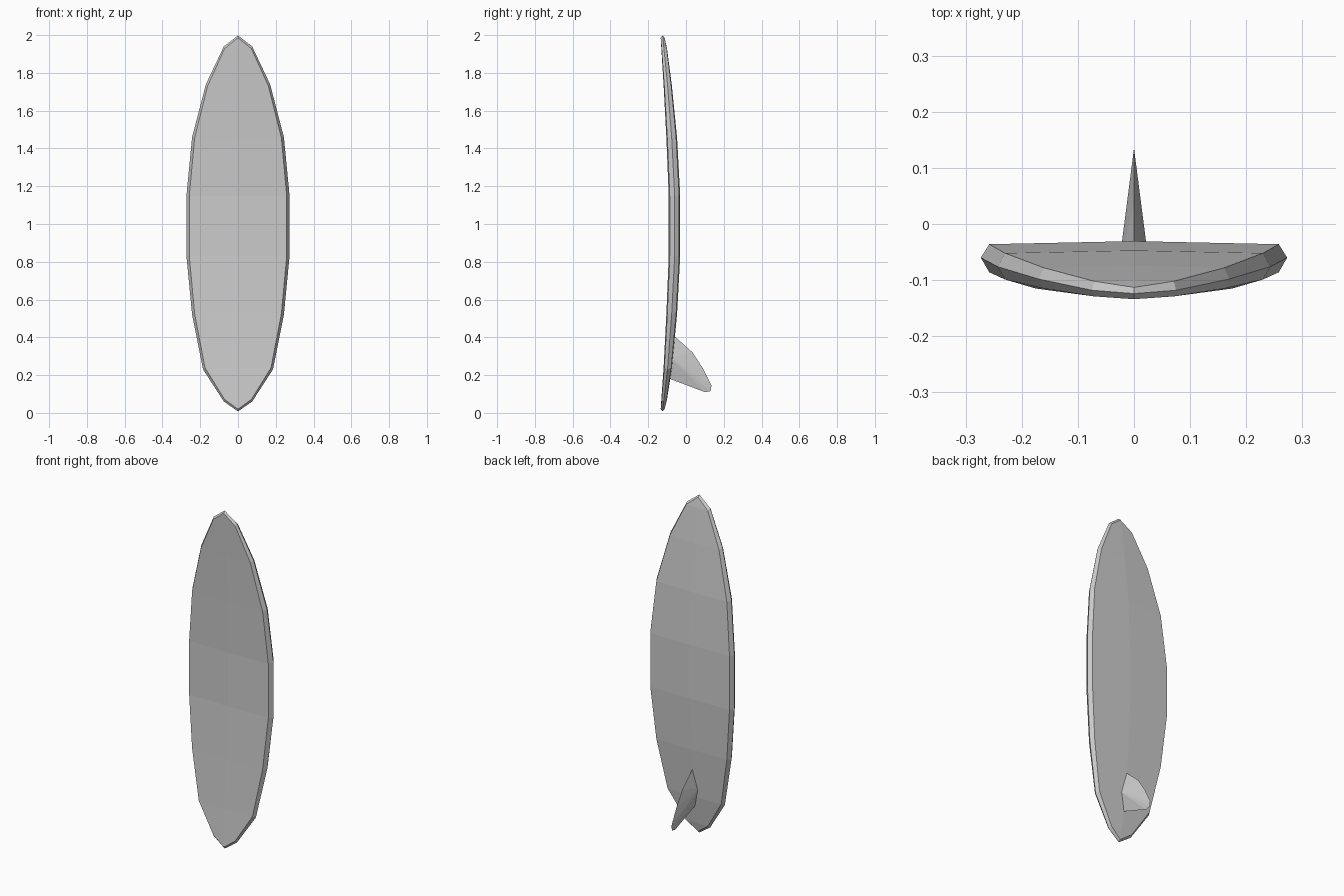
import bpy
import bmesh

cube = bpy.data.objects.get("Cube")
if cube:
    bpy.data.objects.remove(cube, do_unlink=True)

grey = bpy.data.materials.new("light grey")
grey.use_nodes = True
colour = (0.6, 0.6, 0.6, 1)
grey.diffuse_color = colour
grey.node_tree.nodes["Principled BSDF"].inputs["Base Color"].default_value = colour


def finish(bm, name):
    bmesh.ops.remove_doubles(bm, verts=bm.verts, dist=0.0005)
    bmesh.ops.recalc_face_normals(bm, faces=bm.faces)
    mesh = bpy.data.meshes.new(name)
    bm.to_mesh(mesh)
    bm.free()
    mesh.materials.append(grey)
    obj = bpy.data.objects.new(name, mesh)
    bpy.context.collection.objects.link(obj)
    return obj


# Board: lofted cross-sections (height, half width, front y, rail y, back y)
stations = [
    (0.008, 0, -0.134, -0.124, -0.113),
    (0.06, 0.075, -0.129, -0.118, -0.102),
    (0.23, 0.185, -0.115, -0.098, -0.078),
    (0.52, 0.243, -0.099, -0.076, -0.052),
    (0.83, 0.273, -0.086, -0.060, -0.036),
    (1.15, 0.273, -0.086, -0.060, -0.036),
    (1.46, 0.243, -0.099, -0.076, -0.052),
    (1.74, 0.170, -0.115, -0.098, -0.078),
    (1.94, 0.075, -0.129, -0.118, -0.102),
    (1.998, 0, -0.134, -0.124, -0.113),
]
bm = bmesh.new()
rings = []
for z, w, front, rail, back in stations:
    inner_z = 1 + (z - 1) * 0.988
    inner_w = w * 0.945
    crown = 0.02 * w
    ring = [(-inner_w, front, inner_z), (0, front - crown, inner_z),
            (inner_w, front, inner_z), (w, rail, z),
            (inner_w, back, inner_z), (0, back + crown, inner_z),
            (-inner_w, back, inner_z), (-w, rail, z)]
    rings.append([bm.verts.new(p) for p in ring])
for low, high in zip(rings, rings[1:]):
    for i in range(len(low)):
        j = (i + 1) % len(low)
        bm.faces.new((low[i], low[j], high[j], high[i]))
finish(bm, "board")

# Fin: thin swept rim, thickened by a peak at the middle of its root
rim = [(-0.075, 0.42), (-0.06, 0.405), (0.035, 0.32), (0.09, 0.235),
       (0.125, 0.165), (0.135, 0.145), (0.13, 0.115), (0.10, 0.11),
       (-0.085, 0.18), (-0.098, 0.185)]
bm = bmesh.new()
edge = [bm.verts.new((0, y, z)) for y, z in rim]
for side in (-1, 1):
    peak = bm.verts.new((side * 0.028, -0.082, 0.29))
    for a, b in zip(edge, edge[1:]):
        bm.faces.new((a, b, peak))
# Close the root inside the board
bm.verts.ensure_lookup_table()
left, right = bm.verts[len(rim)], bm.verts[len(rim) + 1]
bm.faces.new((edge[0], left, edge[-1], right))
finish(bm, "fin")
